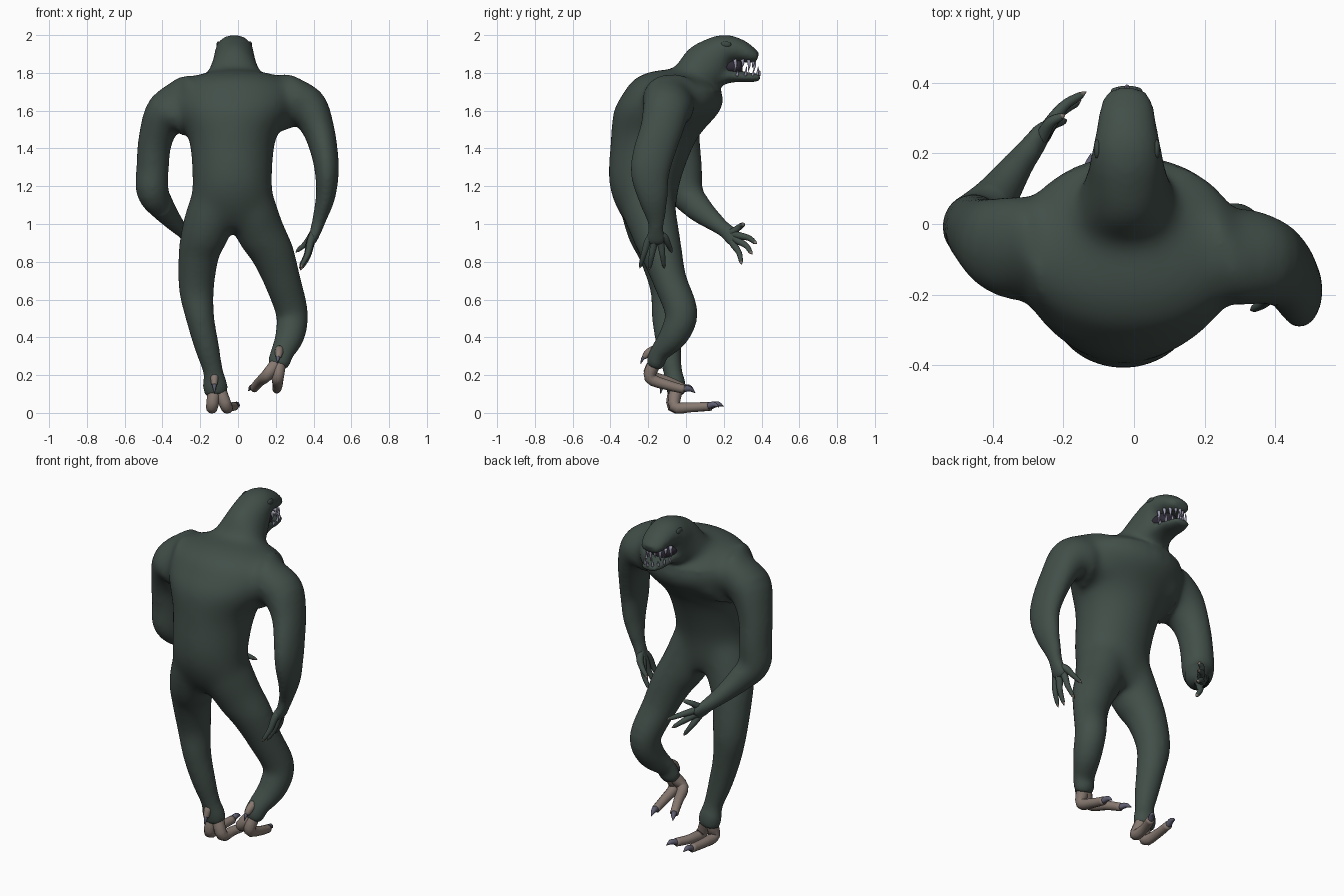
import bpy, bmesh, math
from mathutils import Vector


def material(name, rgb):
    m = bpy.data.materials.new(name)
    m.diffuse_color = (*rgb, 1)
    return m


GREEN = material("dark green hide", (0.054, 0.077, 0.066))
TAN = material("tan foot skin", (0.24, 0.19, 0.163))
CLAW = material("slate claw", (0.11, 0.11, 0.16))
TOOTH = material("pale tooth", (0.34, 0.33, 0.44))
MOUTH = material("dark mouth", (0.03, 0.025, 0.04))
EYE = material("eye green", (0.045, 0.065, 0.055))


def spline(pts, n):
    """Catmull-Rom through points of any dimension."""
    out = []
    for i in range(len(pts) - 1):
        p = [pts[max(i - 1, 0)], pts[i], pts[i + 1], pts[min(i + 2, len(pts) - 1)]]
        for k in range(n):
            t = k / n
            out.append([0.5 * (2 * b + (c - a) * t + (2 * a - 5 * b + 4 * c - d) * t * t
                               + (3 * b - a - 3 * c + d) * t ** 3) for a, b, c, d in zip(*p)])
    out.append(list(pts[-1]))
    return out


def loft(bm, pts, sides=20, n=4, level=False):
    """Tube through (x, y, z, half width, half depth) sections; level keeps sections horizontal."""
    s = spline(pts, n)
    pos = [Vector(p[:3]) for p in s]
    rings = []
    for i, p in enumerate(s):
        t = (pos[min(i + 1, len(s) - 1)] - pos[max(i - 1, 0)]).normalized()
        if level:
            t = Vector((0, 0, 1))
        u = Vector((1, 0, 0))
        u = (u - t * u.dot(t)).normalized()
        v = t.cross(u)
        rings.append([bm.verts.new(pos[i] + u * max(p[3], .001) * math.cos(a) + v * max(p[4], .001) * math.sin(a))
                      for a in (2 * math.pi * k / sides for k in range(sides))])
    for r, q in zip(rings, rings[1:]):
        for k in range(sides):
            j = (k + 1) % sides
            bm.faces.new((r[k], r[j], q[j], q[k]))
    bm.faces.new(rings[0][::-1])
    bm.faces.new(rings[-1])


def finish(name, bm, mat):
    bmesh.ops.recalc_face_normals(bm, faces=bm.faces)
    me = bpy.data.meshes.new(name)
    bm.to_mesh(me)
    bm.free()
    me.materials.append(mat)
    ob = bpy.data.objects.new(name, me)
    bpy.context.collection.objects.link(ob)
    for p in me.polygons:
        p.use_smooth = True
    return ob


def tubes(name, paths, mat, sides=10, n=4, level=()):
    bm = bmesh.new()
    for i, p in enumerate(paths):
        loft(bm, p, sides, n, i in level)
    return finish(name, bm, mat)


# Body: overlapping lofts fused by a voxel remesh
torso = [(-.03, -.18, .97, .13, .10), (-.03, -.205, 1.06, .215, .15), (-.03, -.22, 1.22, .212, .19),
         (-.03, -.17, 1.45, .232, .23), (-.02, -.10, 1.60, .315, .285), (-.01, -.07, 1.69, .33, .265),
         (-.01, -.08, 1.755, .28, .21), (-.01, -.085, 1.795, .19, .14), (-.01, -.08, 1.815, .08, .07)]
head = [(-.015, -.05, 1.69, .25, .10), (-.02, .03, 1.76, .165, .115), (-.02, .115, 1.845, .118, .135),
        (-.02, .20, 1.918, .10, .087), (-.02, .28, 1.918, .085, .063), (-.02, .34, 1.895, .074, .045),
        (-.02, .38, 1.88, .052, .027)]
jaw = [(-.02, .07, 1.74, .10, .11), (-.02, .17, 1.78, .088, .058), (-.02, .25, 1.785, .075, .036),
       (-.02, .33, 1.776, .066, .027), (-.02, .395, 1.775, .046, .019)]
arm_l = [(-.15, -.08, 1.59, .14, .22), (-.27, -.08, 1.62, .13, .20), (-.375, -.06, 1.59, .115, .145),
         (-.435, -.03, 1.45, .092, .105), (-.45, -.01, 1.30, .088, .095), (-.45, 0, 1.17, .087, .092),
         (-.395, .07, 1.08, .065, .072), (-.33, .165, 1.0, .045, .048), (-.295, .21, .965, .037, .042),
         (-.265, .25, .93, .027, .05), (-.245, .275, .91, .017, .04)]
arm_r = [(.10, -.08, 1.62, .14, .21), (.25, -.085, 1.645, .13, .175), (.36, -.10, 1.62, .112, .135),
         (.425, -.13, 1.50, .086, .115), (.46, -.175, 1.36, .071, .11), (.47, -.19, 1.26, .063, .102),
         (.462, -.175, 1.14, .052, .08), (.43, -.16, 1.03, .04, .052), (.415, -.16, .98, .035, .044),
         (.395, -.16, .92, .027, .055), (.385, -.16, .89, .017, .04)]
leg_l = [(-.10, -.21, 1.25, .10, .13), (-.125, -.205, 1.10, .135, .145), (-.17, -.18, .97, .13, .135),
         (-.207, -.14, .84, .108, .11), (-.22, -.10, .66, .093, .09), (-.20, -.10, .50, .075, .08),
         (-.165, -.09, .35, .065, .065), (-.132, -.07, .22, .053, .05), (-.122, -.055, .15, .066, .054),
         (-.115, -.05, .095, .06, .047)]
leg_r = [(.04, -.21, 1.25, .10, .13), (.065, -.20, 1.10, .135, .145), (.115, -.165, .97, .13, .13),
         (.18, -.13, .85, .115, .11), (.235, -.085, .70, .097, .09), (.285, -.025, .53, .085, .087),
         (.275, -.065, .41, .078, .077), (.235, -.14, .32, .062, .052), (.218, -.16, .27, .06, .05),
         (.213, -.17, .24, .048, .038)]

source = tubes("body_source", [torso, head, jaw, arm_l, arm_r, leg_l, leg_r], GREEN, 24, 4, level=(0,))
rm = source.modifiers.new("fuse", "REMESH")
rm.mode = 'VOXEL'
rm.voxel_size = 0.011
rm.use_smooth_shade = True
fused = bpy.data.meshes.new_from_object(source.evaluated_get(bpy.context.evaluated_depsgraph_get()))
bpy.data.objects.remove(source)
body = bpy.data.objects.new("body", fused)
bpy.context.collection.objects.link(body)
if not fused.materials:
    fused.materials.append(GREEN)


# Blend shoulders and hips strongly, limbs and head lightly
def ramp(v, lo, hi):
    return min(max((v - lo) / (hi - lo), 0), 1)


group = body.vertex_groups.new(name="trunk")
for v in fused.vertices:
    x, y, z = v.co
    w = ramp(z, .88, 1.02) * ramp(-abs(x), -.45, -.36)
    if z > 1.7:
        w *= ramp(-y, -.14, -.04)
    if z < 1.15 and y > 0:
        w = 0
    if w > 0:
        group.add([v.index], w, 'REPLACE')
for name, count, vg in (("soften", 14, ""), ("blend_trunk", 90, "trunk")):
    sm = body.modifiers.new(name, "SMOOTH")
    sm.factor = 0.5
    sm.iterations = count
    sm.vertex_group = vg


# Fingers: tapering, slightly bent, with small tan nails
def fingers(name, palm, tips, bend):
    paths, nails = [], []
    for base, tip in tips:
        b, t = Vector(base), Vector(tip)
        m = b.lerp(t, .5) + Vector(bend)
        e = m.lerp(t, .7)
        paths.append([(*Vector(palm), .022, .022), (*b, .02, .02), (*m, .0155, .0155), (*e, .011, .011),
                      (*e.lerp(t, .4), .006, .006)])
        nails.append([(*e.lerp(t, .2), .010, .010), (*e.lerp(t, .6), .006, .006), (*t, .001, .001)])
    tubes(name + "_fingers", paths, GREEN)
    tubes(name + "_nails", nails, TAN, 8)


fingers("left_hand", (-.28, .225, .95),
        [((-.245, .275, .94), (-.135, .375, .895)), ((-.245, .27, .915), (-.15, .35, .84)),
         ((-.255, .25, .895), (-.19, .295, .785)), ((-.26, .25, .96), (-.195, .31, 1.0))], (-.01, .008, .008))
fingers("right_hand", (.405, -.16, .96),
        [((.385, -.20, .91), (.33, -.245, .765)), ((.385, -.17, .895), (.33, -.195, .755)),
         ((.38, -.135, .90), (.325, -.115, .765)), ((.385, -.115, .93), (.305, -.075, .85))], (.012, 0, .005))


# Feet: two long front toes and a raised hind toe each, all clawed
def foot(name, toes):
    skin, claws = [], []
    for pts, r, tip in toes:
        skin.append([(*p, r * k, r * k) for p, k in zip(pts, (1.2, 1.1, .9, .8))])
        e, t = Vector(pts[-1]), Vector(tip)
        mid = e.lerp(t, .5) + Vector((0, 0, .012))
        claws.append([(*e.lerp(t, -.1), r * .6, r * .6), (*mid, r * .5, r * .5), (*t, .001, .001)])
    tubes(name + "_toes", skin, TAN, 12)
    tubes(name + "_claws", claws, CLAW, 8)


foot("left_foot", [
    ([(-.125, -.055, .13), (-.137, -.068, .034), (-.14, .03, .03), (-.13, .135, .035)], .029, (-.122, .20, .035)),
    ([(-.10, -.05, .13), (-.062, -.06, .034), (-.05, .03, .03), (-.018, .12, .035)], .029, (.008, .175, .03)),
    ([(-.125, -.06, .205), (-.125, -.10, .19), (-.125, -.115, .165), (-.125, -.12, .15)], .02, (-.125, -.135, .10))])
foot("right_foot", [
    ([(.205, -.165, .265), (.155, -.19, .20), (.115, -.09, .165), (.085, -.01, .13)], .029, (.055, .045, .115)),
    ([(.22, -.165, .265), (.21, -.19, .185), (.21, -.09, .145), (.205, -.01, .125)], .029, (.195, .05, .105)),
    ([(.22, -.165, .335), (.217, -.195, .32), (.215, -.212, .305), (.213, -.215, .295)], .02, (.21, -.24, .26))])

# Mouth lining, filling the gap between the jaws
tubes("mouth_lining", [[(-.02, .16, 1.83, .075, .045), (-.02, .24, 1.832, .07, .045),
                        (-.02, .285, 1.832, .055, .04), (-.02, .30, 1.832, .02, .02)]], MOUTH, 16)

# Teeth along both jaws: long fangs between short teeth
upper, lower = [], []
for i in range(9):
    a = math.radians(-88 + 22 * i)
    c, s = max(math.cos(a), 0), math.sin(a)
    x, y = -.02 + .062 * s, .255 + .105 * c
    lu, ll = (.066, .03) if i % 2 == 0 else (.045, .05)
    upper.append([(x, y, 1.872, .010, .010), (x, y + .004, 1.872 - lu * .5, .007, .007),
                  (x, y - .002, 1.872 - lu, .001, .001)])
    y += .015 * c + .01
    lower.append([(x, y, 1.785, .008, .008), (x + .004 * s, y + .005, 1.785 + ll * .5, .0055, .0055),
                  (x, y + .006, 1.785 + ll, .001, .001)])
tubes("upper_teeth", upper, TOOTH, 8, 2)
tubes("lower_teeth", lower, TOOTH, 8, 2)

# Eyes, nearly flush with the head
for side, x in (("left", -.104), ("right", .064)):
    bm = bmesh.new()
    bmesh.ops.create_uvsphere(bm, u_segments=16, v_segments=10, radius=1)
    bmesh.ops.scale(bm, vec=(.010, .028, .017), verts=bm.verts)
    bmesh.ops.translate(bm, vec=(x, .212, 1.95), verts=bm.verts)
    finish(side + "_eye", bm, EYE)
